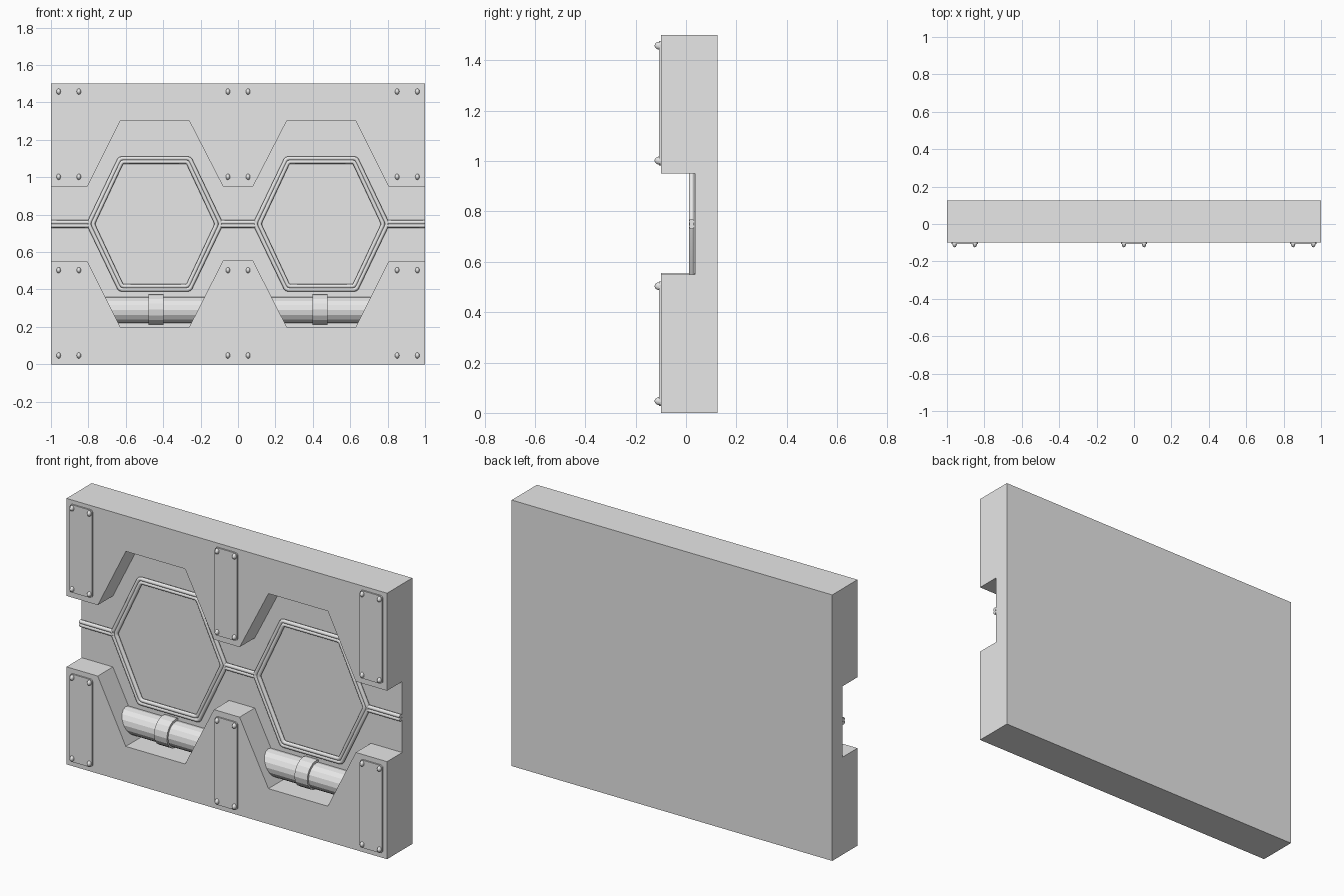
import bpy, bmesh, math
from mathutils import Matrix

if "Cube" in bpy.data.objects:
    bpy.data.objects.remove(bpy.data.objects["Cube"])

grey = bpy.data.materials.new("plain grey")
grey.diffuse_color = (0.8, 0.8, 0.8, 1)
grey.use_nodes = True
grey.node_tree.nodes["Principled BSDF"].inputs["Base Color"].default_value = grey.diffuse_color


def finish(bm, name):
    bmesh.ops.recalc_face_normals(bm, faces=bm.faces)
    me = bpy.data.meshes.new(name)
    bm.to_mesh(me)
    bm.free()
    me.materials.append(grey)
    ob = bpy.data.objects.new(name, me)
    bpy.context.collection.objects.link(ob)
    return ob


def prism(name, pts, y0, y1):
    """Extrude an x-z outline from y0 to y1."""
    bm = bmesh.new()
    f = bm.faces.new([bm.verts.new((x, y0, z)) for x, z in pts])
    r = bmesh.ops.extrude_face_region(bm, geom=[f])
    for v in r["geom"]:
        if isinstance(v, bmesh.types.BMVert):
            v.co.y = y1
    return finish(bm, name)


def rounded_rect(cx, cz, w, h, r):
    pts = []
    for sx, sz, a0 in ((1, 1, 0), (-1, 1, 90), (-1, -1, 180), (1, -1, 270)):
        for k in range(4):
            a = math.radians(a0 + 30 * k)
            pts.append((cx + sx * (w / 2 - r) + r * math.cos(a),
                        cz + sz * (h / 2 - r) + r * math.sin(a)))
    return pts


def cable(name, pts, closed):
    cu = bpy.data.curves.new(name, 'CURVE')
    cu.dimensions = '3D'
    cu.bevel_depth = 0.0112
    cu.bevel_resolution = 2
    cu.use_fill_caps = not closed
    sp = cu.splines.new('POLY')
    sp.points.add(len(pts) - 1)
    for p, (x, z) in zip(sp.points, pts):
        p.co = (x, 0.0225, z, 1)
    sp.use_cyclic_u = closed
    tmp = bpy.data.objects.new(name + "_path", cu)
    bpy.context.collection.objects.link(tmp)
    me = bpy.data.meshes.new_from_object(tmp.evaluated_get(bpy.context.evaluated_depsgraph_get()))
    bpy.data.objects.remove(tmp)
    bm = bmesh.new()
    bm.from_mesh(me)
    ob = finish(bm, name)
    ob.data.polygons.foreach_set("use_smooth", [True] * len(ob.data.polygons))


def soften(pts, d=0.012):
    """Cut each corner of a closed path into a short three-point bend."""
    out = []
    n = len(pts)
    for i, (x, z) in enumerate(pts):
        ends = []
        for qx, qz in (pts[i - 1], pts[(i + 1) % n]):
            l = math.hypot(qx - x, qz - z)
            ends.append((x + (qx - x) * d / l, z + (qz - z) * d / l))
        a, b = ends
        out += [a, ((a[0] + b[0]) / 4 + x / 2, (a[1] + b[1]) / 4 + z / 2), b]
    return out


def tube(name, x, half, r, y, z, sides=16):
    bm = bmesh.new()
    m = Matrix.Translation((x, y, z)) @ Matrix.Rotation(math.pi / 2, 4, 'Y')
    bmesh.ops.create_cone(bm, cap_ends=True, segments=sides, radius1=r, radius2=r,
                          depth=2 * half, matrix=m)
    return finish(bm, name)


# back slab
prism("back_slab", [(-1, 0), (1, 0), (1, 1.5), (-1, 1.5)], 0.035, 0.125)

# raised front panels around the recess
half_top = [(0.08, 0.95), (0.26, 1.30), (0.63, 1.30), (0.805, 0.95), (1, 0.95), (1, 1.5)]
half_low = [(0.08, 0.555), (0.26, 0.20), (0.63, 0.20), (0.805, 0.55), (1, 0.55), (1, 0)]
for name, half in (("upper_front_panel", half_top), ("lower_front_panel", half_low)):
    prism(name, half + [(-x, z) for x, z in reversed(half)], -0.1, 0.035)

# bolted plates with domed rivets
for cx in (-0.905, 0, 0.905):
    for cz in (0.275, 1.23):
        prism("bolted_plate", rounded_rect(cx, cz, 0.14, 0.495, 0.015), -0.108, -0.098)
        bm = bmesh.new()
        for dx in (-0.054, 0.054):
            for dz in (-0.228, 0.228):
                m = Matrix.Translation((cx + dx, -0.105, cz + dz)) @ Matrix.Diagonal((0.012, 0.02, 0.016, 1))
                bmesh.ops.create_uvsphere(bm, u_segments=12, v_segments=8, radius=1, matrix=m)
        ob = finish(bm, "plate_rivets")
        ob.data.polygons.foreach_set("use_smooth", [True] * len(ob.data.polygons))

# twin hexagonal cable loops, pipes and collars
for cx in (-0.445, 0.445):
    for tip, top, h in ((0.354, 0.186, 0.351), (0.332, 0.176, 0.333)):
        ring = [(cx + sx * a, 0.75 + b) for sx, a, b in
                ((1, tip, 0), (1, top, h), (-1, top, h), (-1, tip, 0), (-1, top, -h), (1, top, -h))]
        cable("hexagon_cable", soften(ring), True)
    tube("pipe", cx, 0.30, 0.07, 0.015, 0.29)
    tube("pipe_collar", cx + math.copysign(0.007, -cx), 0.04, 0.081, 0.015, 0.293)

# straight twin cables joining the loops
for x0, x1 in ((-1, -0.79), (-0.1, 0.1), (0.79, 1)):
    for z in (0.741, 0.759):
        cable("link_cable", [(x0, z), (x1, z)], False)
